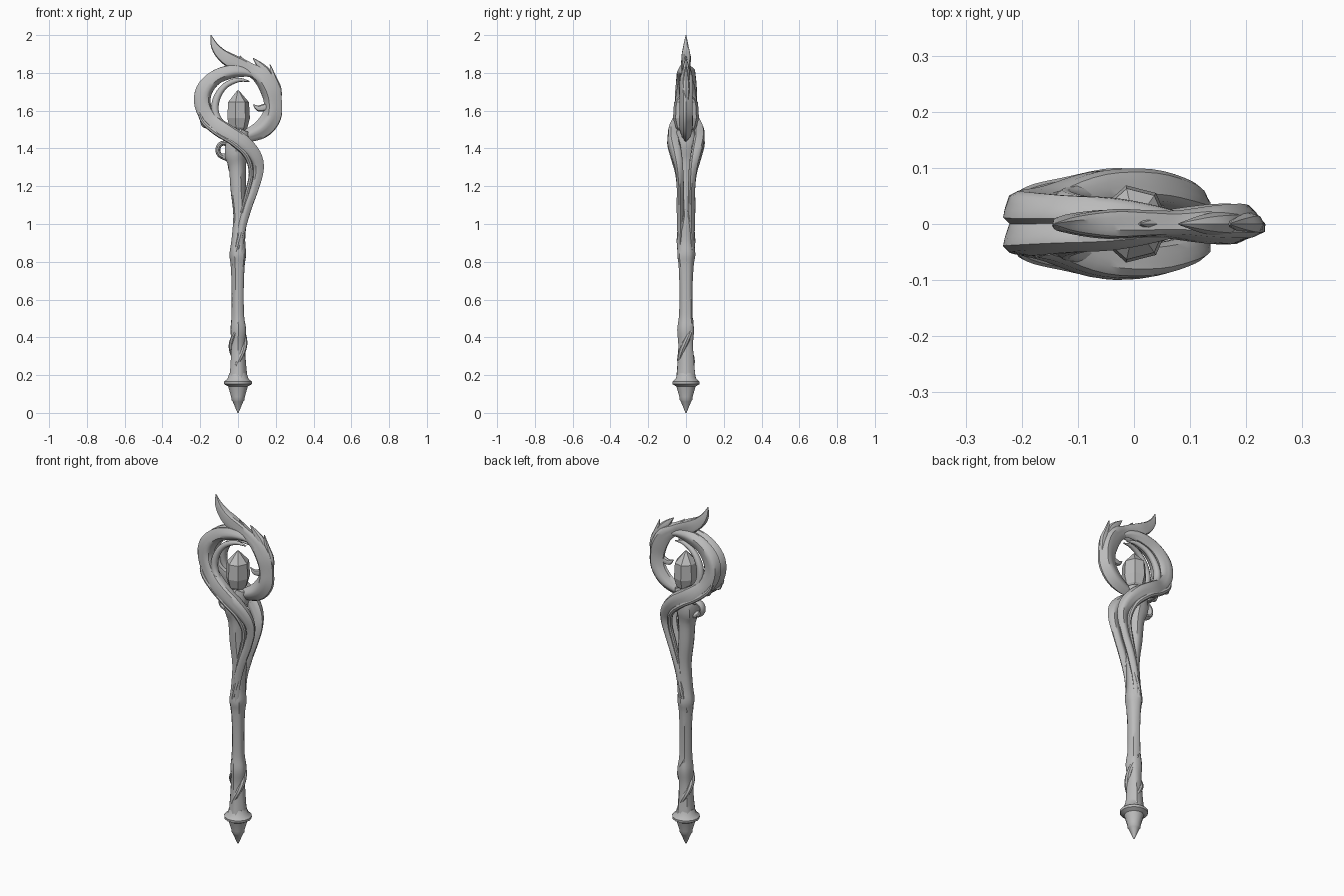
import bpy, bmesh, math
from mathutils import Vector

cube = bpy.data.objects.get("Cube")
if cube:
    bpy.data.objects.remove(cube)

grey = bpy.data.materials.new("stone_grey")
grey.use_nodes = True
grey.diffuse_color = (0.5, 0.5, 0.5, 1)
grey.node_tree.nodes["Principled BSDF"].inputs["Base Color"].default_value = (0.5, 0.5, 0.5, 1)


def finish(name, bm, angle=40):
    bmesh.ops.recalc_face_normals(bm, faces=bm.faces)
    mesh = bpy.data.meshes.new(name)
    bm.to_mesh(mesh)
    bm.free()
    mesh.materials.append(grey)
    obj = bpy.data.objects.new(name, mesh)
    bpy.context.collection.objects.link(obj)
    bpy.context.view_layer.objects.active = obj
    for o in bpy.context.selected_objects:
        o.select_set(False)
    obj.select_set(True)
    if angle:
        bpy.ops.object.shade_smooth_by_angle(angle=math.radians(angle))
    return obj


def spline(points, steps):
    """Catmull-Rom samples of equal-length tuples."""
    p = [Vector(q) for q in points]
    p = [2 * p[0] - p[1]] + p + [2 * p[-1] - p[-2]]
    out = []
    for i in range(1, len(p) - 2):
        a, b, c, d = p[i - 1:i + 3]
        for k in range(steps):
            t = k / steps
            out.append(0.5 * (2 * b + (c - a) * t + (2 * a - 5 * b + 4 * c - d) * t * t
                              + (3 * b - a - 3 * c + d) * t ** 3))
    return out + [p[-2]]


def sweep(name, path, depth=1.0, ridges=0, groove=0.0, twist=0.0, sides=16, side=1, steps=4):
    """Tube along (x, y, z, half width); depth scales the width along y."""
    rows = [(q[0], q[1] * side, q[2], max(q[3], 0.002)) for q in
            [list(v) for v in spline4(path, steps)]]
    bm = bmesh.new()
    rings = []
    for i, (x, y, z, r) in enumerate(rows):
        a, b = rows[max(i - 1, 0)], rows[min(i + 1, len(rows) - 1)]
        tangent = (Vector(b[:3]) - Vector(a[:3])).normalized()
        across = Vector((0, 1, 0)).cross(tangent).normalized()
        out = tangent.cross(across)
        ring = []
        for k in range(sides):
            t = math.tau * k / sides
            m = r * (1 + groove * math.cos(ridges * t + twist * i))
            ring.append(bm.verts.new(Vector((x, y, z)) + across * m * math.cos(t)
                                     + out * m * depth * math.sin(t)))
        rings.append(ring)
    for a, b in zip(rings, rings[1:]):
        for k in range(sides):
            n = (k + 1) % sides
            bm.faces.new((a[k], a[n], b[n], b[k]))
    bm.faces.new(rings[0])
    bm.faces.new(rings[-1])
    return finish(name, bm)


def spline4(path, steps):
    return spline(path, steps)


def lathe(name, profile, sides, depth=1.0, x=0.0, angle=40):
    bm = bmesh.new()
    rings = [[bm.verts.new((x + r * math.cos(math.tau * k / sides),
                            depth * r * math.sin(math.tau * k / sides), z))
              for k in range(sides)] for r, z in profile]
    for a, b in zip(rings, rings[1:]):
        for k in range(sides):
            n = (k + 1) % sides
            bm.faces.new((a[k], a[n], b[n], b[k]))
    bm.faces.new(rings[0])
    bm.faces.new(rings[-1])
    return finish(name, bm, angle)


# Pointed foot with its flared collar
lathe("foot_spike", [(.003, 0), (.028, .06), (.034, .068), (.036, .085), (.052, .14), (.073, .152),
                     (.074, .165), (.056, .18), (.046, .21)], 14)

# Gnarled shaft
sweep("shaft", [(0, 0, .18, .048), (0, 0, .26, .041), (0, 0, .36, .036), (.002, 0, .44, .041),
                (0, 0, .52, .033), (0, 0, .66, .032), (0, 0, .78, .037), (0, 0, .84, .044),
                (.002, 0, .92, .036), (.01, 0, 1.05, .036), (0, 0, 1.18, .041),
                (-.005, 0, 1.3, .046), (-.012, 0, 1.37, .06), (0, 0, 1.44, .06),
                (.02, 0, 1.5, .04)], depth=1.08, ridges=5, groove=.05, twist=.15)

# Vines spiralling on the lower and middle shaft
def vine(name, z0, z1, turns, phase, base):
    path = []
    for i in range(13):
        t = i / 12
        a = phase + turns * math.tau * t
        path.append((base * math.cos(a), base * math.sin(a), z0 + (z1 - z0) * t,
                     .004 + .012 * math.sin(math.pi * t)))
    sweep(name, path, sides=8, steps=2)


vine("lower_vine_a", .2, .5, .7, -2.6, .034)
vine("lower_vine_b", .2, .46, .7, .5, .034)
vine("middle_vine_a", .78, 1.15, .45, -2.4, .035)
vine("middle_vine_b", .78, 1.15, -.45, 2.4, .035)

# Paired strands on the front and back: ring, crossing, then down to the shaft
for side, label in ((-1, "front"), (1, "back")):
    sweep(label + "_main_strand", [
        (.08, .012, 1.79, .012), (.03, .015, 1.805, .024), (-.04, .02, 1.805, .034),
        (-.12, .022, 1.775, .038), (-.178, .024, 1.71, .044), (-.187, .027, 1.63, .044),
        (-.145, .037, 1.55, .044), (-.065, .062, 1.49, .046), (.02, .066, 1.435, .043),
        (.085, .05, 1.365, .037), (.108, .036, 1.29, .028), (.085, .03, 1.19, .024),
        (.048, .03, 1.09, .024), (.018, .03, .97, .02), (.012, .034, .84, .012)],
        depth=.75, ridges=4, groove=.1, twist=.12, side=side)
    sweep(label + "_inner_strand", [
        (.06, .012, 1.755, .003), (0, .02, 1.762, .012), (-.07, .03, 1.73, .016),
        (-.115, .038, 1.66, .019), (-.118, .045, 1.58, .02), (-.07, .055, 1.51, .02),
        (0, .05, 1.46, .02), (.05, .04, 1.4, .012)], sides=10, side=side)
    # Thin raised fibre along the outside of the crossing
    sweep(label + "_fibre", [
        (-.21, .04, 1.63, .004), (-.19, .055, 1.55, .012), (-.12, .07, 1.485, .014),
        (-.03, .086, 1.43, .014), (.045, .07, 1.36, .014), (.07, .045, 1.27, .013),
        (.05, .035, 1.17, .012), (.02, .036, 1.06, .008)], sides=8, side=side)
    sweep(label + "_thorn", [(-.15, .045, 1.52, .014), (-.18, .05, 1.52, .01),
                             (-.2, .045, 1.545, .002)], sides=6, side=side)

# Right half of the ring, sweeping up into the crowning leaf
sweep("right_ring", [
    (.0, 0, 1.46, .02), (.07, 0, 1.475, .035), (.135, 0, 1.51, .046), (.178, 0, 1.57, .048),
    (.185, 0, 1.64, .046), (.17, 0, 1.71, .05), (.13, 0, 1.775, .046), (.07, 0, 1.815, .034),
    (.02, 0, 1.84, .036), (-.04, 0, 1.865, .04), (-.09, 0, 1.9, .032), (-.125, 0, 1.945, .02),
    (-.143, 0, 2.0, .002)], depth=.7, ridges=4, groove=.12, twist=.08)

# Pointed leaf tips on the ring
tips = {
    "outer_leaf_tip": [(.215, 0, 1.62, .012), (.205, 0, 1.71, .026), (.185, 0, 1.78, .016),
                       (.17, 0, 1.845, .002)],
    "upper_leaf_tip": [(.18, 0, 1.72, .03), (.155, 0, 1.79, .028), (.12, 0, 1.835, .02),
                       (.08, 0, 1.878, .002)],
    "crown_leaf_tip": [(.06, 0, 1.82, .018), (.03, 0, 1.855, .016), (.01, 0, 1.89, .002)],
    "inner_leaf_tip": [(.15, 0, 1.62, .02), (.11, 0, 1.612, .016), (.08, 0, 1.632, .002)],
}
for name, path in tips.items():
    sweep(name, path, depth=.8, sides=8)

# Side knot with a small loop
sweep("knot_loop", [(-.075 + .032 * math.cos(a), 0, 1.392 + .036 * math.sin(a), .013)
                    for a in [math.tau * i / 12 for i in range(13)]], depth=1.8, sides=10, steps=2)
sweep("knot_root", [(-.02, 0, 1.29, .03), (-.04, 0, 1.345, .025), (-.09, 0, 1.36, .014)], depth=1.3)

# Faceted crystal held in the ring
lathe("crystal", [(.02, 1.47), (.05, 1.51), (.063, 1.56), (.058, 1.645), (.004, 1.708)],
      7, depth=1.12, angle=0)
